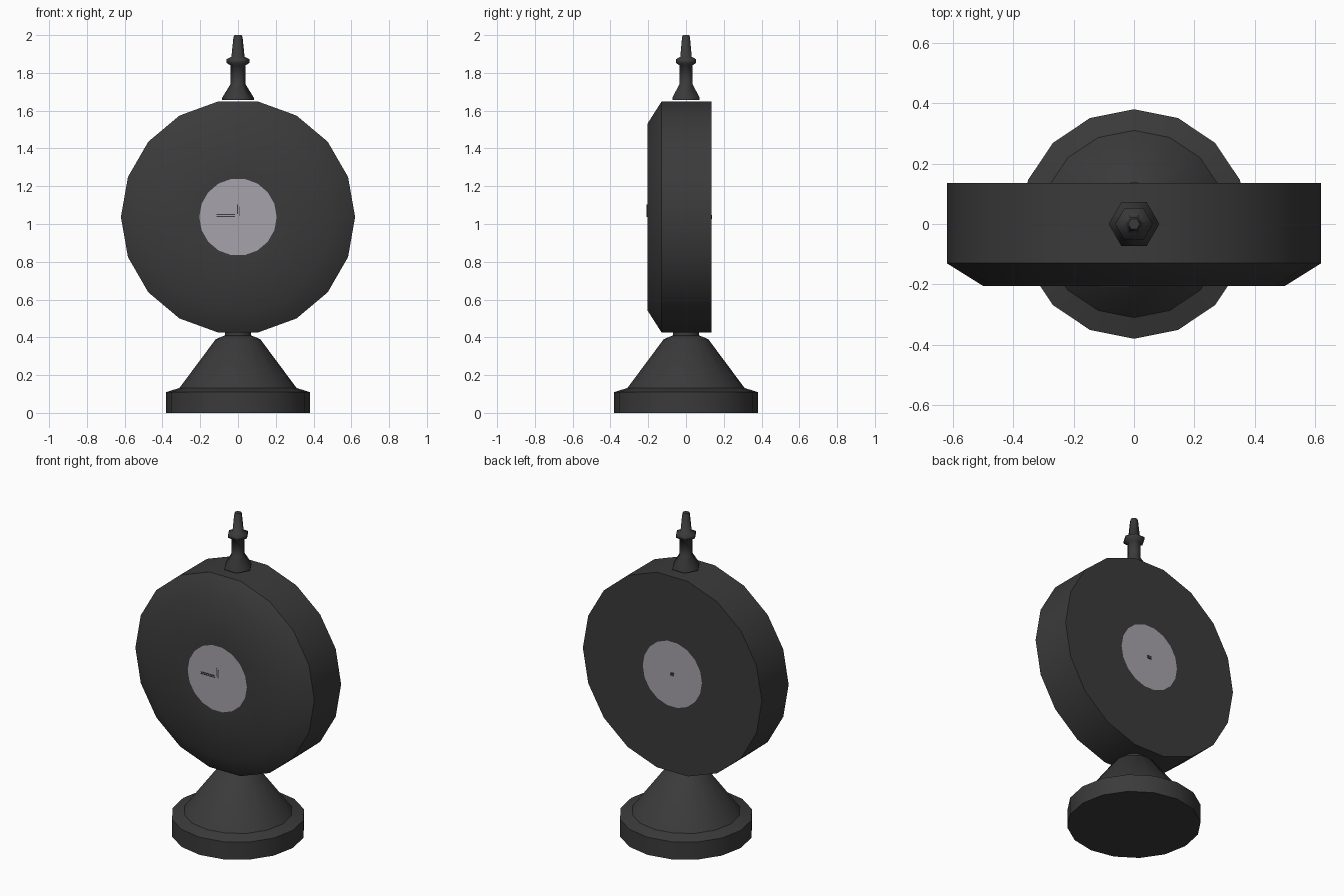
import bpy, bmesh, math
from mathutils import Matrix

if "Cube" in bpy.data.objects:
    bpy.data.objects.remove(bpy.data.objects["Cube"])


def material(name, rgb):
    m = bpy.data.materials.new(name)
    m.diffuse_color = (*rgb, 1)
    m.use_nodes = True
    m.node_tree.nodes["Principled BSDF"].inputs["Base Color"].default_value = m.diffuse_color
    return m


DARK = material("charcoal", (0.043, 0.043, 0.044))
LIGHT = material("pale_grey", (0.38, 0.365, 0.405))


def finish(bm, name, mats, angle):
    bmesh.ops.recalc_face_normals(bm, faces=bm.faces)
    me = bpy.data.meshes.new(name)
    bm.to_mesh(me)
    bm.free()
    for m in mats:
        me.materials.append(m)
    ob = bpy.data.objects.new(name, me)
    bpy.context.collection.objects.link(ob)
    if angle:
        bpy.ops.object.select_all(action='DESELECT')
        ob.select_set(True)
        bpy.context.view_layer.objects.active = ob
        bpy.ops.object.shade_smooth_by_angle(angle=math.radians(angle))
    return ob


def lathe(profile, sides):
    """Closed solid turned around z from (radius, height) points."""
    bm = bmesh.new()
    rings = []
    for r, z in profile:
        rings.append([bm.verts.new((r * math.cos(math.tau * i / sides),
                                    r * math.sin(math.tau * i / sides), z))
                      for i in range(sides)])
    for a, b in zip(rings, rings[1:]):
        for i in range(sides):
            j = (i + 1) % sides
            bm.faces.new((a[i], a[j], b[j], b[i]))
    bm.faces.new(rings[0])
    bm.faces.new(rings[-1])
    return bm


# Pedestal base with flared cone
finish(lathe([(0.38, 0), (0.38, 0.11), (0.31, 0.132), (0.118, 0.39), (0.07, 0.41)], 16),
       "pedestal", [DARK], 35)

# Short neck joining pedestal and disc
finish(lathe([(0.07, 0.405), (0.07, 0.44)], 16), "neck", [DARK], 35)

# Upright disc, bevelled at the front, with pale centres on both sides
CZ = 1.037
bm = lathe([(0.205, -0.135), (0.62, -0.135), (0.62, 0.13), (0.5, 0.205), (0.205, 0.205)], 18)
for f in bm.faces:
    if all(math.hypot(v.co.x, v.co.y) < 0.21 for v in f.verts):
        f.material_index = 1
bm.transform(Matrix.Translation((0, 0, CZ)) @ Matrix.Rotation(math.pi / 2, 4, 'X'))
finish(bm, "disc", [DARK, LIGHT], 40)


# Thin dark marks on the pale centres
def plate(name, x, y, z, w, h):
    bm = bmesh.new()
    bmesh.ops.create_cube(bm, size=1)
    bm.transform(Matrix.Translation((x, y, z)) @ Matrix.Diagonal((w, 0.004, h, 1)))
    finish(bm, name, [DARK], 0)


for k, dz in enumerate((0.003, 0.013)):
    plate(f"long_mark_{k}", -0.065, -0.206, CZ + dz, 0.1, 0.004)
plate("short_mark_left", -0.003, -0.206, CZ + 0.04, 0.004, 0.05)
plate("short_mark_right", 0.007, -0.206, CZ + 0.03, 0.004, 0.05)
plate("back_dot", 0, 0.136, CZ, 0.025, 0.02)

# Six-sided finial on top
finish(lathe([(0.084, 1.657), (0.084, 1.668), (0.04, 1.74), (0.04, 1.84), (0.062, 1.853),
              (0.062, 1.872), (0.035, 1.885), (0.024, 1.99), (0.019, 2.0)], 6),
       "finial", [DARK], 61)
